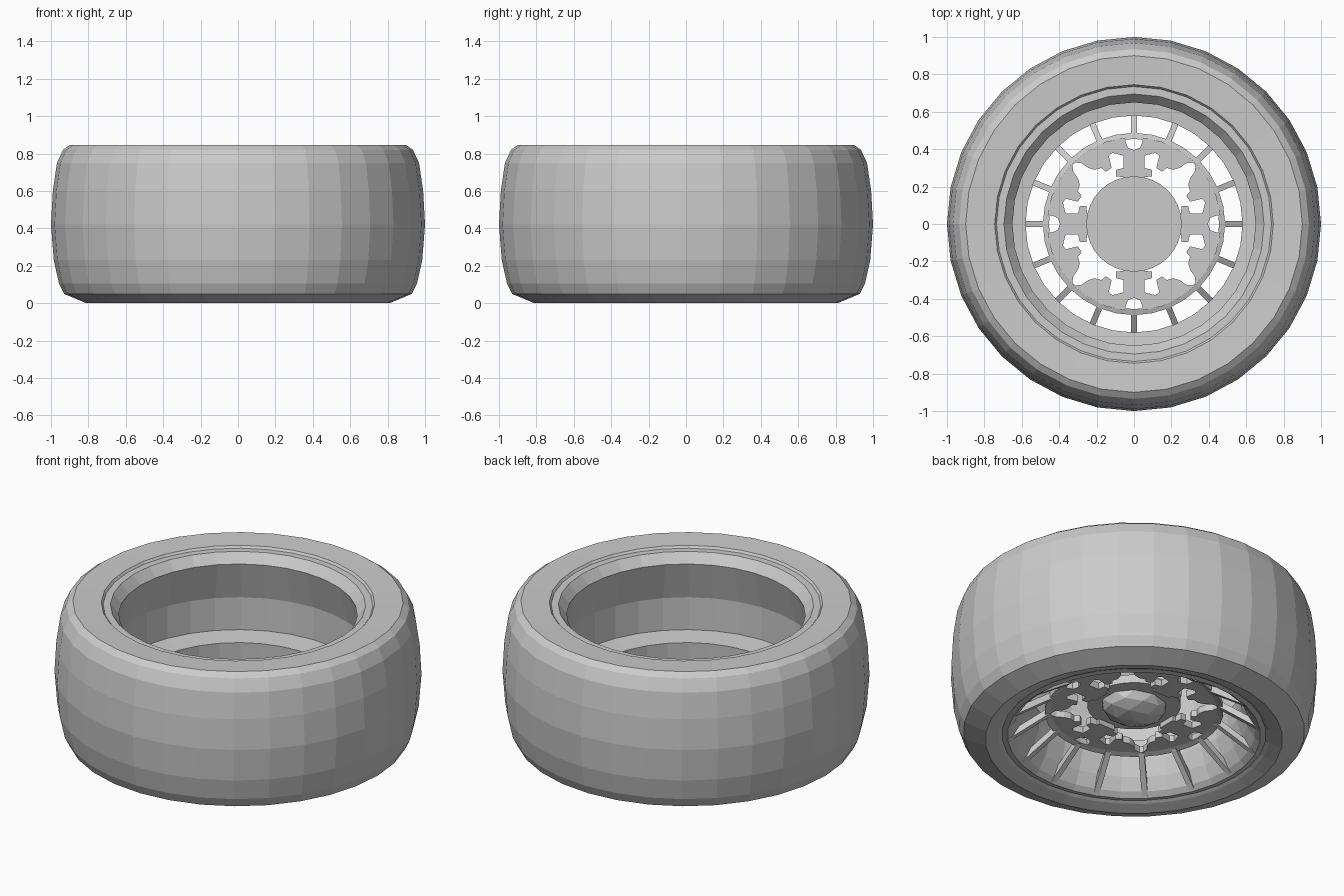
import bpy, bmesh
from math import sin, cos, pi
from mathutils import Matrix, Vector

if "Cube" in bpy.data.objects:
    bpy.data.objects.remove(bpy.data.objects["Cube"])

SEG = 32


def finish(bm, name, recalc=True):
    if recalc:
        bmesh.ops.recalc_face_normals(bm, faces=bm.faces)
    me = bpy.data.meshes.new(name)
    bm.to_mesh(me)
    bm.free()
    ob = bpy.data.objects.new(name, me)
    bpy.context.collection.objects.link(ob)
    return ob


def revolve(name, profile, closed=False):
    """Spin an (r, z) profile around z."""
    bm = bmesh.new()
    rings = [[bm.verts.new((r * sin(2 * pi * k / SEG), -r * cos(2 * pi * k / SEG), z))
              for k in range(SEG)] for r, z in profile]
    n = len(rings)
    for i in range(n if closed else n - 1):
        a, b = rings[i], rings[(i + 1) % n]
        for k in range(SEG):
            j = (k + 1) % SEG
            bm.faces.new((a[k], a[j], b[j], b[k]))
    return finish(bm, name, recalc=closed)


# tyre: outer skin from the lower bead round to the upper bead
revolve("tyre", [(.74, .02), (.81, 0), (.93, .05), (.957, .105), (.985, .23),
                 (1, .42), (.99, .6), (.968, .75), (.935, .82), (.90, .845),
                 (.745, .838), (.735, .825)])

# wheel rim: inner barrel with overhanging lip, ledge and flared face edge
revolve("rim_barrel", [(.735, .825), (.695, .825), (.65, .77), (.715, .54),
                       (.715, .345), (.58, .33), (.585, .22), (.62, .12),
                       (.66, .05), (.69, .025), (.72, .03), (.74, .02)])

# ring that joins spokes and hub arms
revolve("spoke_ring", [(.455, .18), (.487, .17), (.487, .205), (.455, .215)], closed=True)

# sixteen sloping spokes
bm = bmesh.new()
p, q = Vector((0, .47, .19)), Vector((0, .69, .045))
d = q - p
for k in range(16):
    m = (Matrix.Rotation(2 * pi * k / 16, 4, 'Z') @ Matrix.Translation((p + q) / 2)
         @ d.to_track_quat('Y', 'Z').to_matrix().to_4x4()
         @ Matrix.Diagonal((.032, d.length, .035, 1)))
    bmesh.ops.create_cube(bm, size=1, matrix=m)
finish(bm, "spokes")

# four mirrored hub arms with hooked cut-outs and a bolt notch
half = [(.055, .23), (.055, .25), (.095, .255), (.095, .29), (.055, .30), (.055, .365),
        (.115, .38), (.135, .365), (.12, .30), (.15, .28), (.175, .30), (.21, .29),
        (.245, .30), (.28, .325), (.325, .33), (.25, .39), (.15, .44), (.045, .462),
        (.045, .44), (.033, .408), (0, .395)]
outline = half + [(-x, y) for x, y in half[-2::-1]]
bm = bmesh.new()
for k in range(4):
    rot = Matrix.Rotation(k * pi / 2, 3, 'Z')
    f = bm.faces.new([bm.verts.new(rot @ Vector((x, y, .18))) for x, y in outline])
    ext = bmesh.ops.extrude_face_region(bm, geom=[f])
    bmesh.ops.translate(bm, vec=(0, 0, .04),
                        verts=[v for v in ext["geom"] if isinstance(v, bmesh.types.BMVert)])
finish(bm, "hub_arms")

# hub disc
bm = bmesh.new()
bmesh.ops.create_cone(bm, cap_ends=True, segments=SEG, radius1=.255, radius2=.255, depth=.05,
                      matrix=Matrix.Translation((0, 0, .235)))
finish(bm, "hub_disc")

# plain faceted centre cap on the outer face
bm = bmesh.new()
bmesh.ops.create_icosphere(bm, subdivisions=2, radius=1,
                           matrix=Matrix.Translation((0, 0, .215))
                           @ Matrix.Diagonal((.19, .17, .10, 1)))
bmesh.ops.bisect_plane(bm, geom=bm.verts[:] + bm.edges[:] + bm.faces[:],
                       plane_co=(0, 0, .22), plane_no=(0, 0, 1), clear_outer=True)
finish(bm, "centre_cap")
